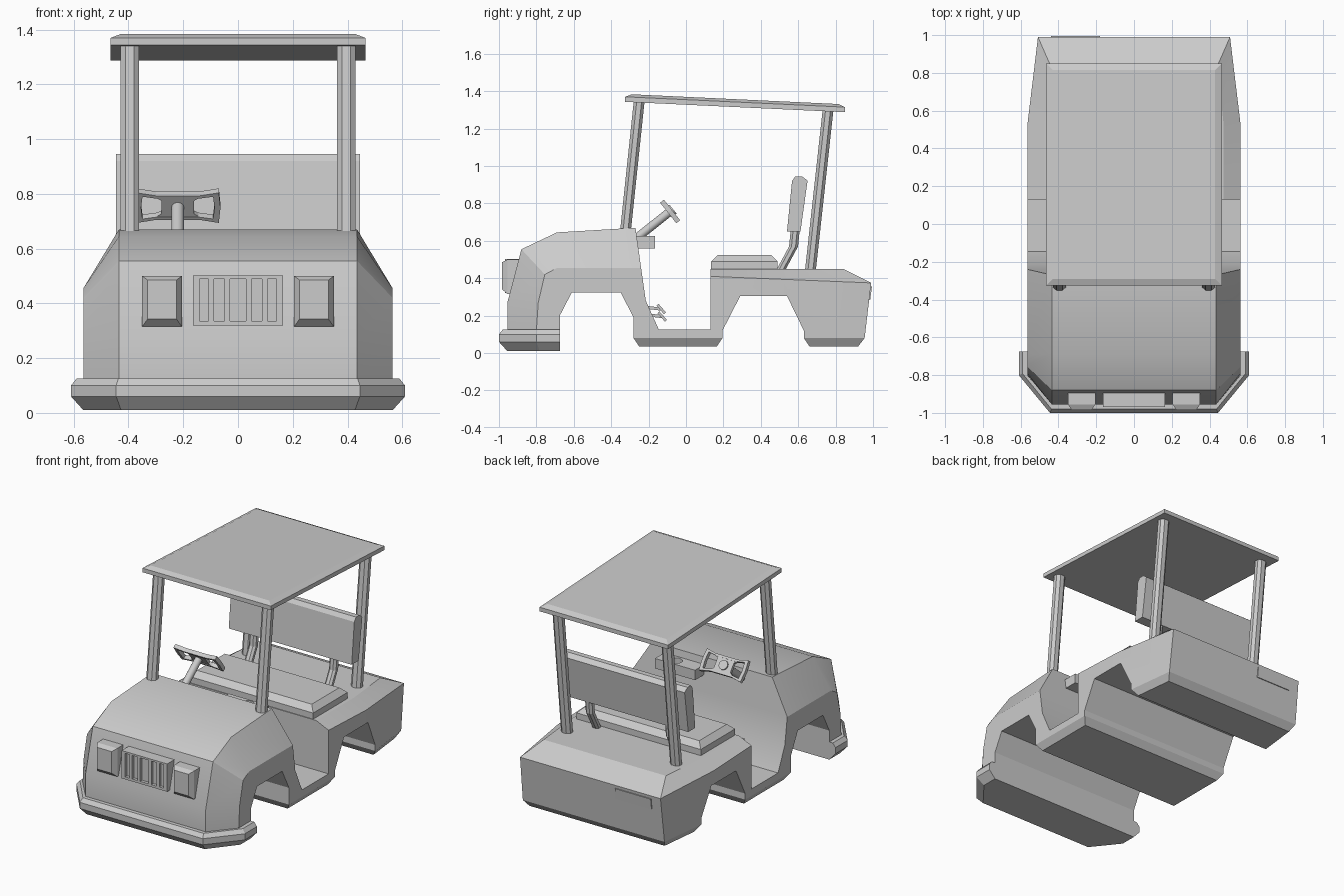
import bpy, bmesh, math
from mathutils import Vector

if "Cube" in bpy.data.objects:
    bpy.data.objects.remove(bpy.data.objects["Cube"])


def finish(name, bm, smooth=None):
    bmesh.ops.remove_doubles(bm, verts=bm.verts, dist=1e-4)
    bmesh.ops.recalc_face_normals(bm, faces=bm.faces)
    me = bpy.data.meshes.new(name)
    bm.to_mesh(me)
    bm.free()
    ob = bpy.data.objects.new(name, me)
    bpy.context.collection.objects.link(ob)
    if smooth:
        bpy.ops.object.select_all(action='DESELECT')
        ob.select_set(True)
        bpy.context.view_layer.objects.active = ob
        bpy.ops.object.shade_smooth_by_angle(angle=math.radians(smooth))
    return ob


def loft_bm(rings, closed=False):
    bm = bmesh.new()
    vs = [[bm.verts.new(p) for p in r] for r in rings]
    n = len(rings[0])
    pairs = list(zip(vs, vs[1:])) + ([(vs[-1], vs[0])] if closed else [])
    for a, b in pairs:
        for i in range(n):
            j = (i + 1) % n
            bm.faces.new((a[i], a[j], b[j], b[i]))
    if not closed:
        bm.faces.new(vs[0])
        bm.faces.new(vs[-1])
    return bm


def loft(name, rings, closed=False, smooth=None):
    return finish(name, loft_bm(rings, closed), smooth)


def prism(name, profile, x0, x1):
    return loft(name, [[(x, y, z) for y, z in profile] for x in (x0, x1)])


def box(name, x0, x1, y0, y1, z0, z1):
    return prism(name, [(y0, z0), (y1, z0), (y1, z1), (y0, z1)], x0, x1)


def rect(x0, x1, y0, y1, z, inset=0.0):
    i = inset
    return [(x0 + i, y0 + i, z), (x1 - i, y0 + i, z), (x1 - i, y1 - i, z), (x0 + i, y1 - i, z)]


def cylinder(name, a, b, r, n=16):
    a, b = Vector(a), Vector(b)
    q = (b - a).to_track_quat('Z', 'Y')
    circle = [q @ Vector((r * math.cos(k * math.tau / n), r * math.sin(k * math.tau / n), 0)) for k in range(n)]
    return loft(name, [[p + c for c in circle] for p in (a, b)], smooth=35)


# Body: one side profile (y, z, x of inner ring, outer ring point if different)
F, B, R = 0.435, 0.535, 0.50
profile = [
    (-.955, .12, F, (-.80, .12)), (-.955, .27, F, (-.79, .27)),
    (-.88, .555, F, (-.755, .42)), (-.69, .645, F, (-.69, .455)),
    (-.27, .67, F, (-.24, .455)), (-.24, .455, F, None),
    (-.215, .28, F, None), (-.145, .125, F, None),
    (.13, .125, F, None), (.13, .45, .475, (.13, .41)),
    (.84, .45, .475, (.99, .375)), (.99, .375, R, None),
    (.955, .08, R, None), (.92, .035, B, (.955, .08)),
    (.66, .035, B, (.63, .08)), (.63, .08, R, None),
    (.63, .12, R, None), (.54, .305, R, None),
    (.29, .305, R, None), (.195, .12, R, None),
    (.195, .08, R, None), (.165, .035, B, (.195, .08)),
    (-.25, .035, B, (-.28, .08)), (-.28, .08, R, None),
    (-.28, .19, R, None), (-.35, .325, R, None),
    (-.61, .325, R, None), (-.675, .20, R, None), (-.675, .12, R, None),
]
inner = lambda s: [(s * x, y, z) for y, z, x, o in profile]
outer = lambda s: [(s * .565, *(o or (y, z))) for y, z, x, o in profile]
bm = loft_bm([outer(-1), inner(-1), inner(1), outer(1)])
bmesh.ops.bisect_plane(bm, geom=bm.verts[:] + bm.edges[:] + bm.faces[:],
                       plane_co=(0, .52, 0), plane_no=(0, 1, 0))
for v in bm.verts:  # tail taper
    if v.co.y > .52:
        v.co.x *= 1 - .1 * (v.co.y - .52) / .47
finish("body", bm, 25)

# Bumper slab wrapping the nose
def bumper_ring(z, i):
    half = [(.445 - i * .4, -1 + i), (.61 - i, -.80 + i * .4), (.61 - i, -.675)]
    return [(x, y, z) for x, y in half] + [(-x, y, z) for x, y in reversed(half)]

loft("bumper", [bumper_ring(z, i) for z, i in ((.01, .045), (.06, 0), (.10, 0), (.125, .02))])

# Roof, sloping to the rear
roof = [rect(-.465, .465, -.325, .85, z, i) for z, i in ((0, 0), (.027, 0), (.042, .035))]
loft("roof", [[(x, y, z + 1.343 - .047 * (y + .325)) for x, y, z in r] for r in roof])

# Grooved roof posts, seat brackets, headlights
def octagon(x, y, z, w, d):
    c = [(1, .45), (.45, 1), (-.45, 1), (-1, .45), (-1, -.45), (-.45, -1), (.45, -1), (1, -.45)]
    return [(x + w * a, y + d * b, z) for a, b in c]

for s, side in ((-1, "left"), (1, "right")):
    for end, y0, z0, y1, z1 in (("front", -.325, .64, -.25, 1.35), ("rear", .665, .44, .76, 1.305)):
        loft(f"{end}_post_{side}", [octagon(s * .395, y0, z0, .034, .029),
                                    octagon(s * .395, y1, z1, .034, .029)])
    path = [(.505, .44), (.575, .57), (.588, .70)]
    loft(f"seat_bracket_{side}", [octagon(s * .29, y, z, .025, .024) for y, z in path])
    lamp = [(.205, .35, .315, .50, -.88), (.205, .35, .315, .50, -.955), (.225, .33, .343, .485, -.985)]
    loft(f"headlight_{side}", [[(s * a, y, c), (s * b, y, c), (s * b, y, d), (s * a, y, d)]
                               for a, b, c, d, y in lamp])

# Seat cushion and backrest
loft("seat_cushion", [rect(-.45, .45, .135, .49, z, i) for z, i in ((.44, 0), (.49, 0), (.525, .035))])
prism("seat_back", [(.54, .65), (.567, .92), (.585, .945), (.62, .945), (.65, .922), (.612, .65)], -.445, .445)

# Grille: back plate, frame and bars
box("grille_plate", -.16, .16, -.948, -.88, .325, .495)
for z0, z1 in ((.32, .336), (.49, .502)):
    box("grille_rail", -.165, .165, -.968, -.89, z0, z1)
for s in (-1, 1):
    for a, b in ((.14, .165), (.088, .108), (.03, .05)):
        x0, x1 = sorted((s * a, s * b))
        box("grille_bar", x0, x1, -.968, -.90, .33, .495)

# Steering column and bow-tie wheel
centre, across, axis = Vector((-.22, -.085, .757)), Vector((0, -.62, .785)), Vector((0, .785, .62))
at = lambda u, v, h: centre + Vector((u, 0, 0)) + across * v + axis * h
cylinder("steering_column", (-.22, -.27, .61), centre, .023, 12)
half = [(.08, .056), (.15, .07), (.156, 0), (.15, -.07), (.08, -.056)]
rim = half + [(-u, v) for u, v in reversed(half)]
loft("steering_wheel", [[at(u, v, .013), at(u, v, -.013), at(u * .86, v * .74, -.013), at(u * .86, v * .74, .013)]
                        for u, v in rim], closed=True)
hub = [(.085, .05), (.06, .03), (.06, -.03), (.085, -.05), (-.085, -.05), (-.06, -.03), (-.06, .03), (-.085, .05)]
loft("wheel_hub", [[at(u, v, h) for u, v in hub] for h in (-.01, .01)])
cylinder("hub_cap", at(0, 0, 0), at(0, 0, .02), .03)

# Dash tray with a cup hole
tray = box("dash_tray", .05, .34, -.27, -.165, .56, .625)
cutter = cylinder("cup_cutter", (.22, -.212, .585), (.22, -.212, .66), .038)
cutter.hide_render = True
cutter.hide_viewport = True
mod = tray.modifiers.new("cup_hole", 'BOOLEAN')
mod.object = cutter
mod.operation = 'DIFFERENCE'
mod.solver = 'EXACT'

# Pedals on short arms
for name, x, y, z in (("brake_pedal", -.27, -.135, .235), ("throttle_pedal", -.15, -.13, .195)):
    prism(name, [(y - .022, z + .018), (y - .012, z + .028), (y + .028, z - .018), (y + .018, z - .028)],
          x - .04, x + .04)
    prism(name + "_arm", [(y, z + .008), (y, z - .008), (y - .08, z + .002), (y - .08, z + .018)],
          x - .012, x + .012)

# Rear plate
prism("rear_plate", [(.97, .285), (.985, .285), (.994, .355), (.97, .355)], -.44, -.18)
